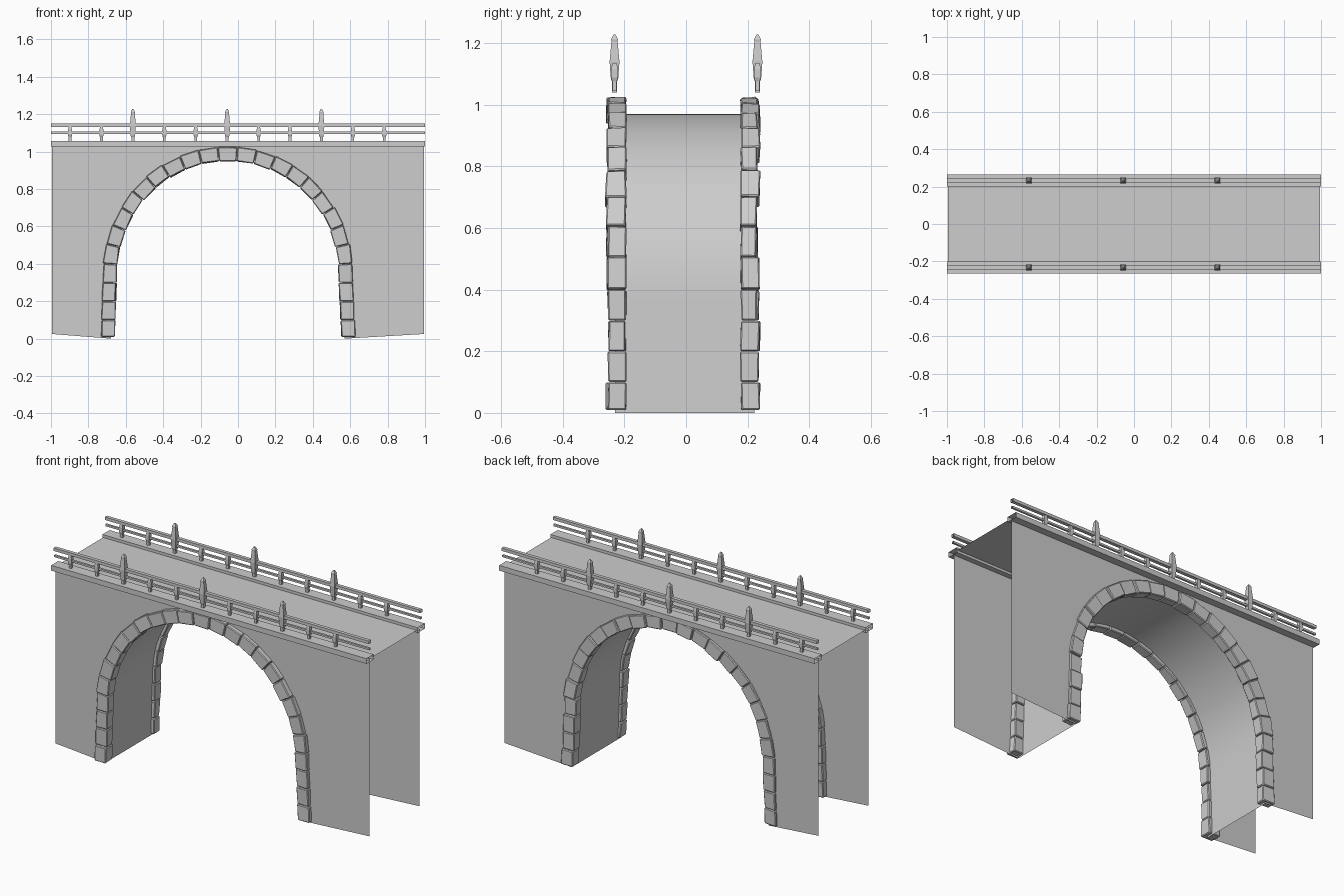
import bpy, bmesh, math, random
from mathutils import Vector

random.seed(4)
if "Cube" in bpy.data.objects:
    bpy.data.objects.remove(bpy.data.objects["Cube"], do_unlink=True)

stone = bpy.data.materials.new("grey_stone")
stone.use_nodes = True
stone.diffuse_color = (0.61, 0.61, 0.61, 1)
stone.node_tree.nodes["Principled BSDF"].inputs["Base Color"].default_value = (0.61, 0.61, 0.61, 1)

CENTRE, SPRING = -0.055, 0.35      # arch axis and height where the curve starts
FRONT, BACK = -0.23, 0.222         # wall planes
STEPS = 60


def finish(name, bm, smooth=False):
    mesh = bpy.data.meshes.new(name)
    bm.to_mesh(mesh)
    bm.free()
    mesh.materials.append(stone)
    obj = bpy.data.objects.new(name, mesh)
    bpy.context.collection.objects.link(obj)
    for p in mesh.polygons:
        p.use_smooth = smooth


def arch(t, r):
    """Point (x, z) on the arch: t runs 0..1 from left foot over the crown to right foot."""
    leg = 0.13
    if t < leg or t > 1 - leg:
        side = -1 if t < leg else 1
        h = min(t, 1 - t) / leg
        return CENTRE + side * (r - 0.008 + 0.012 * (1 - h)), SPRING * h
    a = math.pi * (1 - (t - leg) / (1 - 2 * leg))
    return CENTRE + (r - 0.008) * math.cos(a), SPRING + r * math.sin(a)


rim = [arch(i / STEPS, 0.62) for i in range(STEPS + 1)]

# Vaulted underside
bm = bmesh.new()
rows = [[bm.verts.new((x, y, z)) for y in (FRONT, BACK)] for x, z in rim]
for a, b in zip(rows, rows[1:]):
    bm.faces.new((a[0], a[1], b[1], b[0]))
finish("arch_vault", bm, smooth=True)

# Thin side walls: vertical strips from the arch opening up to the deck
for name, y in (("front_wall", FRONT), ("back_wall", BACK)):
    bm = bmesh.new()
    lower = [(-0.995, 0.025)] + rim + [(0.995, 0.025)]
    strips = [(bm.verts.new((x, y, z)), bm.verts.new((x, y, 1.042))) for x, z in lower]
    for a, b in zip(strips, strips[1:]):
        quad = (a[0], b[0], b[1], a[1])
        bm.faces.new(quad if y < 0 else quad[::-1])
    finish(name, bm)


# Rings of rough wedge-shaped arch stones
def stone_ring(name, y_out, y_in, count=27):
    bm = bmesh.new()
    for i in range(count):
        part = bmesh.new()
        bmesh.ops.create_cube(part, size=1)
        push = random.uniform(-0.006, 0.006)
        lift = random.uniform(-0.003, 0.003)
        for v in part.verts:
            t = (i + (0.01 if v.co.x < 0 else 0.99)) / count
            r = (0.602 if v.co.z < 0 else 0.676) + lift + random.uniform(-0.003, 0.003)
            x, z = arch(t, r)
            y = (y_out + push if v.co.y < 0 else y_in) + random.uniform(-0.003, 0.003)
            v.co = Vector((x, y, max(z, 0.01)))
        bmesh.ops.recalc_face_normals(part, faces=part.faces)
        bmesh.ops.bevel(part, geom=part.edges[:], offset=0.004, segments=1,
                        affect='EDGES', profile=0.5)
        temp = bpy.data.meshes.new("temp")
        part.to_mesh(temp)
        part.free()
        bm.from_mesh(temp)
        bpy.data.meshes.remove(temp)
    finish(name, bm)


stone_ring("front_arch_stones", -0.256, -0.195)
stone_ring("back_arch_stones", 0.235, 0.178)

# Road deck
bm = bmesh.new()
bm.faces.new([bm.verts.new(p) for p in
              ((-0.995, -0.2, 1.042), (0.995, -0.2, 1.042), (0.995, 0.2, 1.042), (-0.995, 0.2, 1.042))])
finish("deck", bm)


def open_beam(name, y, z, depth, height):
    """Box-section beam along the full length, without end caps."""
    bm = bmesh.new()
    bmesh.ops.create_cube(bm, size=1)
    bmesh.ops.delete(bm, geom=[f for f in bm.faces if abs(f.normal.x) > 0.5], context='FACES_ONLY')
    for v in bm.verts:
        v.co = Vector((v.co.x * 2, y + v.co.y * depth, z + v.co.z * height))
    finish(name, bm)


def post(name, x, y, profile):
    """Square post lofted through (height, half width) pairs."""
    bm = bmesh.new()
    rings = [[bm.verts.new((x + sx * w, y + sy * w, z))
              for sx, sy in ((-1, -1), (1, -1), (1, 1), (-1, 1))] for z, w in profile]
    for a, b in zip(rings, rings[1:]):
        for k in range(4):
            n = (k + 1) % 4
            bm.faces.new((a[k], a[n], b[n], b[k]))
    bm.faces.new(rings[0][::-1])
    bm.faces.new(rings[-1])
    finish(name, bm)


TALL = [(1.04, 0.008), (1.075, 0.008), (1.085, 0.012), (1.14, 0.016),
        (1.205, 0.010), (1.212, 0.011), (1.228, 0.003)]
SHORT = [(1.045, 0.007), (1.075, 0.007), (1.088, 0.011), (1.115, 0.011), (1.135, 0.007)]

# Ledges, rails and posts on both sides
for side, s in (("front", -1), ("back", 1)):
    y = s * 0.232
    open_beam(side + "_ledge", y, 1.043, 0.065, 0.03)
    open_beam(side + "_top_rail", y, 1.141, 0.02, 0.017)
    open_beam(side + "_lower_rail", y, 1.101, 0.012, 0.011)
    for i in range(11):
        x = -0.898 + i * 0.168
        tall = i % 3 == 2
        post(f"{side}_{'tall' if tall else 'short'}_post_{i + 1}", x, y, TALL if tall else SHORT)
